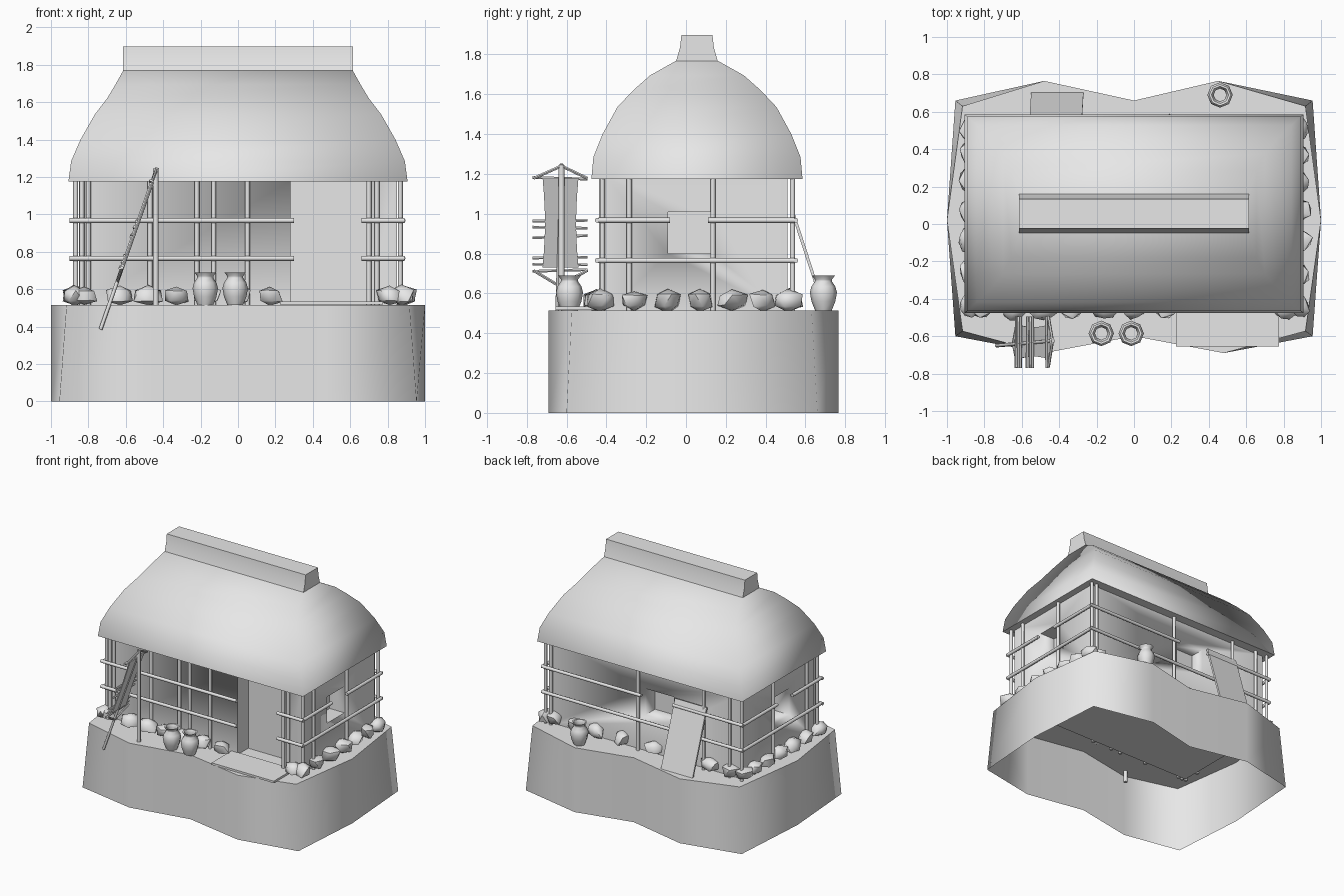
import bpy, bmesh, math, random
from mathutils import Vector

random.seed(4)
if "Cube" in bpy.data.objects:
    bpy.data.objects.remove(bpy.data.objects["Cube"])

grey = bpy.data.materials.new("plain grey")
grey.use_nodes = True
grey.diffuse_color = (0.8, 0.8, 0.8, 1)
grey.node_tree.nodes["Principled BSDF"].inputs["Base Color"].default_value = (0.8, 0.8, 0.8, 1)


def finish(name, bm, angle=30, fix_normals=True):
    """Turn a bmesh into a named, shaded object."""
    if fix_normals:
        bmesh.ops.recalc_face_normals(bm, faces=bm.faces)
    mesh = bpy.data.meshes.new(name)
    bm.to_mesh(mesh)
    bm.free()
    mesh.materials.append(grey)
    obj = bpy.data.objects.new(name, mesh)
    bpy.context.collection.objects.link(obj)
    bpy.ops.object.select_all(action='DESELECT')
    obj.select_set(True)
    bpy.context.view_layer.objects.active = obj
    bpy.ops.object.shade_smooth_by_angle(angle=math.radians(angle))
    return obj


def loft(bm, rings, bottom=True, top=True):
    """Bridge rings of equal length, bottom to top."""
    loops = [[bm.verts.new(p) for p in ring] for ring in rings]
    n = len(loops[0])
    for a, b in zip(loops, loops[1:]):
        for i in range(n):
            j = (i + 1) % n
            bm.faces.new((a[i], a[j], b[j], b[i]))
    if bottom:
        bm.faces.new(loops[0][::-1])
    if top:
        bm.faces.new(loops[-1])


def rect(hx, hy, z, cy=0.055):
    return [(-hx, cy - hy, z), (hx, cy - hy, z), (hx, cy + hy, z), (-hx, cy + hy, z)]


def box(name, x0, x1, y0, y1, z0, z1):
    bm = bmesh.new()
    hx, hy, cx, cy = (x1 - x0) / 2, (y1 - y0) / 2, (x0 + x1) / 2, (y0 + y1) / 2
    loft(bm, [[(x + cx, y, z) for x, y, z in rect(hx, hy, h, cy)] for h in (z0, z1)])
    return finish(name, bm)


def rod(name, a, b, r=0.013, sides=8):
    a, b = Vector(a), Vector(b)
    turn = (b - a).to_track_quat('Z', 'Y')
    ring = [turn @ Vector((r * math.cos(t), r * math.sin(t), 0))
            for t in (math.tau * i / sides for i in range(sides))]
    bm = bmesh.new()
    loft(bm, [[p + end for p in ring] for end in (a, b)])
    return finish(name, bm, 50)


# Hollow mound with a wavy outline, open underneath
outline = [(-1, .02), (-.955, -.6), (-.48, -.69), (0, -.6), (.48, -.69), (.955, -.6),
           (1, .02), (.955, .66), (.45, .765), (0, .66), (-.48, .765), (-.955, .66)]
bm = bmesh.new()
shrink = lambda x, y: (x * .96, y * .955) if .9 < abs(x) < 1 else (x, y)
loft(bm, [[(x, y, 0) for x, y in outline],
          [(*shrink(x, y), .515) for x, y in outline]], bottom=False)
finish("mound", bm, 80, fix_normals=False)

# Walls with a recessed doorway and three recessed windows
walls = box("walls", -.85, .85, -.405, .51, .5, 1.19)
recesses = [(.28, .69, -.6, -.27, .517, 1.18),
            (.72, 1, -.09, .13, .8, 1.01),
            (-1, -.72, -.09, .13, .8, 1.01),
            (-.25, 0, .39, .7, .8, 1.01)]
for dims in recesses:
    cutter = box("recess_cutter", *dims)
    cutter.hide_render = True
    mod = walls.modifiers.new("recess", 'BOOLEAN')
    mod.operation = 'DIFFERENCE'
    mod.solver = 'EXACT'
    mod.object = cutter
    bpy.context.view_layer.objects.active = walls
    bpy.ops.object.modifier_apply(modifier=mod.name)
    bpy.data.objects.remove(cutter)

# Domed thatch roof: half length, half depth, height
roof = [(.907, .53, 1.175), (.892, .52, 1.285), (.842, .474, 1.4), (.765, .4, 1.535),
        (.70, .32, 1.62), (.655, .235, 1.695), (.614, .105, 1.768)]
bm = bmesh.new()
loft(bm, [rect(*level) for level in roof])
finish("thatch_roof", bm, 95)
bm = bmesh.new()
loft(bm, [rect(.614, .105, 1.765), rect(.614, .085, 1.835), rect(.614, .078, 1.898)])
finish("roof_ridge", bm, 40)

# Upright posts along each wall
FRONT, BACK, SIDE = -.425, .535, .868
for x in (-.835, -.8, -.47, -.22, -.13, .05, .7, .743):
    rod("front_post", (x, FRONT, .5), (x, FRONT, 1.19))
for x in (.82, .05, -.53, -.76):
    rod("back_post", (x, BACK, .5), (x, BACK, 1.19))
for s in (-1, 1):
    for y in (-.42, -.285, .135, .535):
        rod("side_post", (s * SIDE, y, .5), (s * SIDE, y, 1.19))

# Horizontal rails, broken at the door and windows
for z in (.765, .967):
    upper = z > .9
    for x0, x1 in ((-.9, .3), (.66, .89)):
        rod("front_rail", (x0, FRONT - .02, z), (x1, FRONT - .02, z))
    for x0, x1 in ((-.89, -.27), (.01, .89)) if upper else ((-.89, .89),):
        rod("back_rail", (x0, BACK + .015, z), (x1, BACK + .015, z))
    for s in (-1, 1):
        for y0, y1 in ((-.44, -.08), (.11, .545)) if upper else ((-.44, .545),):
            rod("side_rail", (s * (SIDE + .015), y0, z), (s * (SIDE + .015), y1, z))


# Boulders around the foot of the walls
def stone(x, y):
    bm = bmesh.new()
    bmesh.ops.create_icosphere(bm, subdivisions=1, radius=1)
    size = (random.uniform(.072, .09), random.uniform(.06, .072), random.uniform(.058, .068))
    for v in bm.verts:
        k = random.uniform(.85, 1.12)
        v.co = [max(-.85, min(.85, c)) * d * k for c, d in zip(v.co, size)]
    obj = finish("boulder", bm, 50)
    obj.location = (x, y, .565)
    obj.rotation_euler.z = random.uniform(0, math.tau)


for x in (-.82, -.63, -.48, -.33, -.17, 0, .17, .81):
    stone(x, -.45)
for x in (.8, .61, .43, .2, -.08, -.3, -.58, -.76):
    stone(x, .52)
for s in (-1, 1):
    for y in (-.43, -.26, -.09, .07, .23, .385, .51):
        stone(s * .875, y)

# Clay jars, open at the top
jar = [(.042, 0), (.06, .045), (.068, .09), (.06, .12), (.043, .145), (.043, .155),
       (.058, .175), (.046, .174), (.034, .15), (.055, .09), (.035, .02)]
for x, y in ((-.175, -.585), (-.015, -.585), (.46, .69)):
    bm = bmesh.new()
    loft(bm, [[(x + r * math.cos(i * math.tau / 8), y + r * math.sin(i * math.tau / 8), .515 + z)
               for i in range(8)] for r, z in jar])
    finish("jar", bm, 60)

# Doorstep board and leaning plank
box("doorstep_board", .225, .775, -.655, -.4, .517, .533)
bm = bmesh.new()
loft(bm, [[(-.55, .69, .51), (-.27, .69, .51), (-.27, .705, .51), (-.55, .705, .51)],
          [(-.56, .525, 1.015), (-.28, .525, 1.015), (-.28, .54, 1.02), (-.56, .54, 1.02)]])
finish("leaning_plank", bm)

# Drying rack: a post with a slanted pole, cross sticks and a stretched hide
rod("rack_post", (-.44, -.625, .42), (-.44, -.625, 1.245), .015)


def slant(z, y, lift=0):
    """Point on the slanted plane of the rack."""
    return (-.735 + (z - .385) * .35 - lift, y, z)


rod("rack_pole", slant(.385, -.65), slant(1.25, -.625), .01)
for z in (.715, .745, .78, .885, .93, .965, 1.178):
    tilt = random.uniform(-.008, .008)
    rod("rack_stick", slant(z - tilt, -.77, .01), slant(z + tilt, -.495, .01), .008, 6)
for y in (-.765, -.495):
    rod("rack_top_brace", slant(1.178, y), slant(1.24, -.625), .008, 6)
    rod("rack_low_brace", slant(.715, y), slant(.64, -.64), .008, 6)
bm = bmesh.new()
hide = []
for i in range(7):
    z = .73 + .45 * i / 6
    sag = .012 * math.sin(math.pi * i / 6)
    hide.append([slant(z, -.72 + sag, t) for t in (.004, -.004)]
                + [slant(z, -.54 - sag, t) for t in (-.004, .004)])
loft(bm, hide)
finish("stretched_hide", bm, 40)
